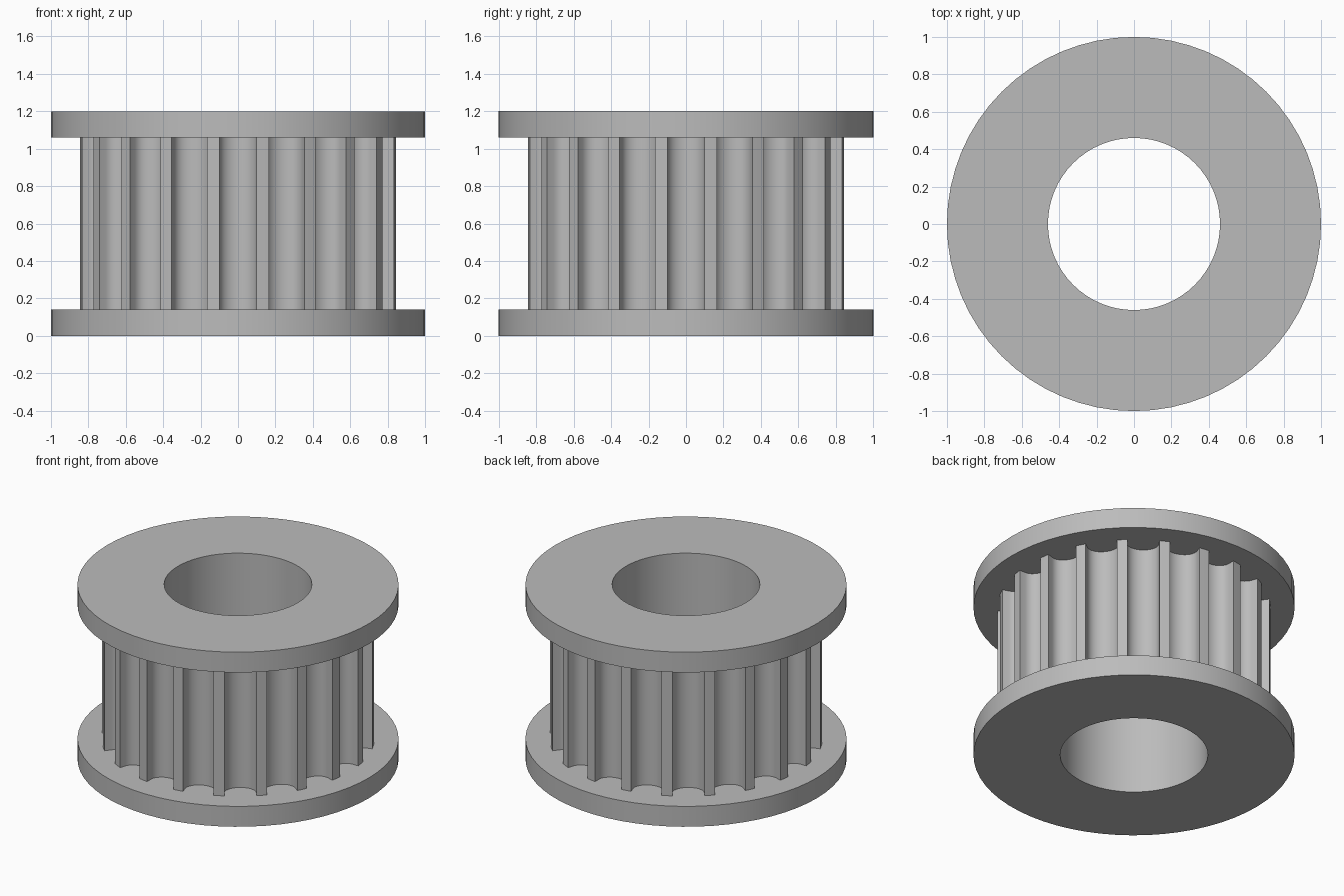
import bpy, bmesh, math

TEETH = 20
HEIGHT, FLANGE = 1.2, 0.14
BORE_R, FLANGE_R, TOOTH_R, CORE_R = 0.46, 1.0, 0.85, 0.6
GROOVE_HALF, WALL, DEPTH = 0.1, 0.05, 0.13
PITCH = math.tau / TEETH

cube = bpy.data.objects.get("Cube")
if cube:
    bpy.data.objects.remove(cube)

grey = bpy.data.materials.new("plain grey")
grey.use_nodes = True
colour = (0.5, 0.5, 0.5, 1)
grey.diffuse_color = colour
grey.node_tree.nodes["Principled BSDF"].inputs["Base Color"].default_value = colour


def finish(name, bm):
    """Turn a bmesh into a smooth-shaded object with crisp edges."""
    bmesh.ops.recalc_face_normals(bm, faces=bm.faces)
    mesh = bpy.data.meshes.new(name)
    bm.to_mesh(mesh)
    bm.free()
    mesh.materials.append(grey)
    obj = bpy.data.objects.new(name, mesh)
    bpy.context.collection.objects.link(obj)
    bpy.ops.object.select_all(action="DESELECT")
    obj.select_set(True)
    bpy.context.view_layer.objects.active = obj
    bpy.ops.object.shade_smooth_by_angle(angle=math.radians(30))
    return obj


# Spool: bore, two flanges and the hidden core, turned in one piece
profile = [(BORE_R, 0), (FLANGE_R, 0), (FLANGE_R, FLANGE), (CORE_R, FLANGE),
           (CORE_R, HEIGHT - FLANGE), (FLANGE_R, HEIGHT - FLANGE),
           (FLANGE_R, HEIGHT), (BORE_R, HEIGHT)]
bm = bmesh.new()
verts = [bm.verts.new((r, 0, z)) for r, z in profile]
edges = [bm.edges.new((v, verts[i - 1])) for i, v in enumerate(verts)]
bmesh.ops.spin(bm, geom=verts + edges, cent=(0, 0, 0), axis=(0, 0, 1),
               angle=math.tau, steps=64, use_merge=True)
bmesh.ops.remove_doubles(bm, verts=bm.verts, dist=1e-4)
finish("flanged_spool", bm)

# Toothed rim: round-bottomed grooves repeated around the axis
lip = math.sqrt(TOOTH_R ** 2 - GROOVE_HALF ** 2)
groove = [(lip, -GROOVE_HALF)]
for i in range(13):
    a = math.pi * i / 12
    groove.append((TOOTH_R - WALL - (DEPTH - WALL) * math.sin(a),
                   -GROOVE_HALF * math.cos(a)))
groove.append((lip, GROOVE_HALF))
# middle of the narrow land between two grooves
groove.append((TOOTH_R * math.cos(PITCH / 2), TOOTH_R * math.sin(PITCH / 2)))

bm = bmesh.new()
outline = []
for k in range(TEETH):
    c, s = math.cos(k * PITCH), math.sin(k * PITCH)
    outline += [bm.verts.new((r * c - t * s, r * s + t * c, FLANGE))
                for r, t in groove]
rim = [bm.edges.new((v, outline[i - 1])) for i, v in enumerate(outline)]
walls = bmesh.ops.extrude_edge_only(bm, edges=rim)["geom"]
top = [g for g in walls if isinstance(g, bmesh.types.BMVert)]
bmesh.ops.translate(bm, verts=top, vec=(0, 0, HEIGHT - 2 * FLANGE))
finish("toothed_rim", bm)
